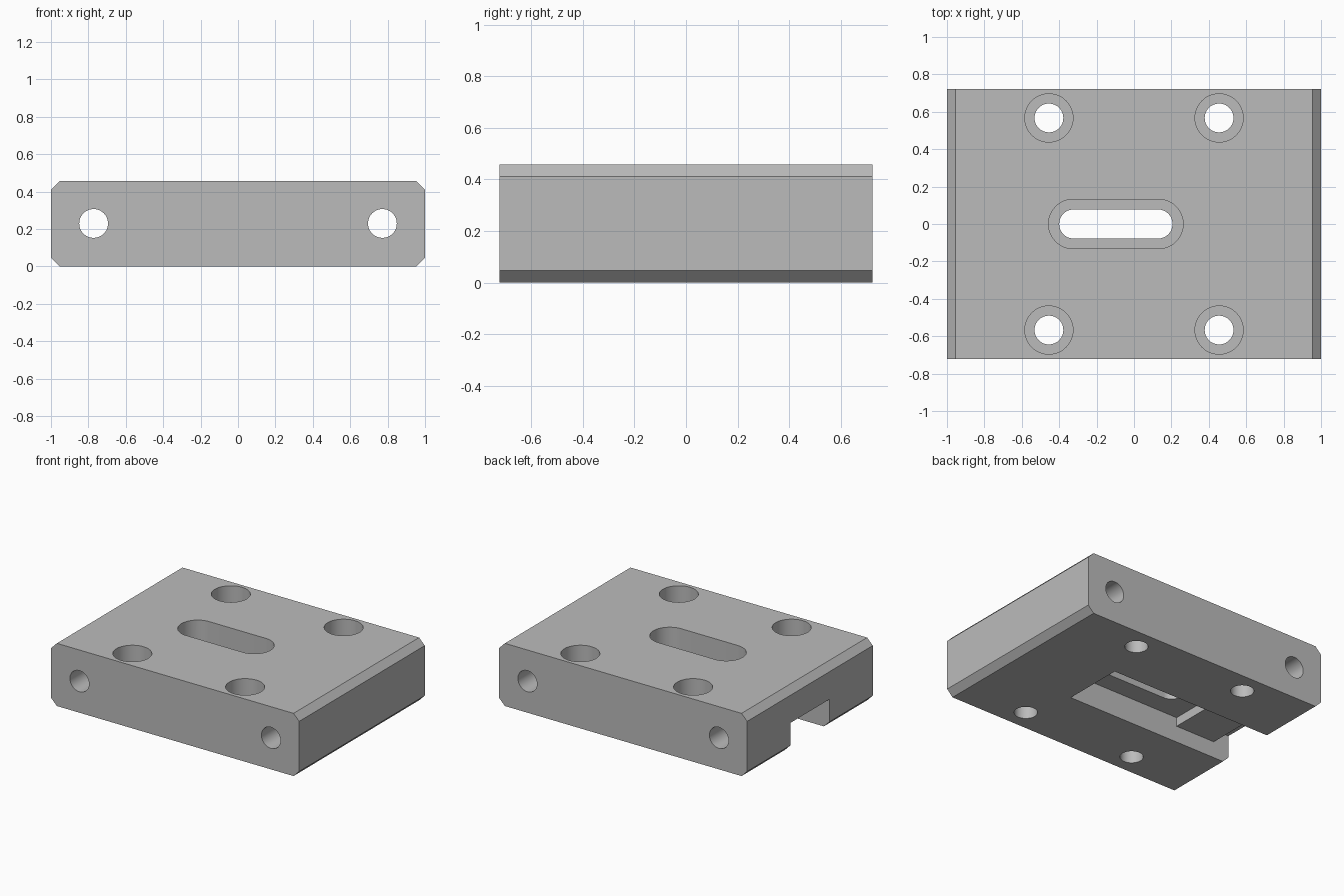
import bpy, bmesh, math
from mathutils import Matrix

cube = bpy.data.objects.get("Cube")
if cube:
    bpy.data.objects.remove(cube, do_unlink=True)

steel = bpy.data.materials.new("plain_grey")
steel.use_nodes = True
GREY = (0.5, 0.5, 0.5, 1)
steel.diffuse_color = GREY
steel.node_tree.nodes["Principled BSDF"].inputs["Base Color"].default_value = GREY


def prism(name, outline, low, high, along_y=False):
    """Extrude an outline up z, or an x-z outline along y."""
    bm = bmesh.new()
    face = bm.faces.new([bm.verts.new((a, b, low)) for a, b in outline])
    top = bmesh.ops.extrude_face_region(bm, geom=[face])["geom"]
    moved = [v for v in top if isinstance(v, bmesh.types.BMVert)]
    bmesh.ops.translate(bm, verts=moved, vec=(0, 0, high - low))
    if along_y:
        bm.transform(Matrix.Rotation(math.pi / 2, 4, 'X'))
    bmesh.ops.recalc_face_normals(bm, faces=bm.faces)
    mesh = bpy.data.meshes.new(name)
    bm.to_mesh(mesh)
    bm.free()
    mesh.materials.append(steel)
    obj = bpy.data.objects.new(name, mesh)
    bpy.context.collection.objects.link(obj)
    return obj


def rounded(cx, cy, radius, half=0.0, steps=24):
    """Circle, or a round-ended slot when half is above zero."""
    points = []
    for side in (1, -1):
        for i in range(steps + (half > 0)):
            t = math.pi * (i / steps - 0.5)
            points.append((cx + side * (half + radius * math.cos(t)),
                           cy + side * radius * math.sin(t)))
    return points


# Block with four chamfered long edges
W, D, H, C = 1.0, 0.723, 0.457, 0.046
block = prism("mounting_block", [
    (-W + C, 0), (W - C, 0), (W, C), (W, H - C),
    (W - C, H), (-W + C, H), (-W, H - C), (-W, C)], -D, D, along_y=True)

cutters = []
# Open-ended channel underneath, with a low cross bar near its mouth
cutters.append(prism("channel_cutter", [
    (-1.1, -0.1), (0.355, -0.1), (0.355, 0.185), (-0.555, 0.185),
    (-0.555, 0.12), (-0.875, 0.12), (-0.875, 0.21), (-1.1, 0.21)],
    -0.225, 0.225, along_y=True))

# Counterbored slot in the middle
cutters.append(prism("slot_cutter", rounded(-0.097, 0, 0.078, 0.225), -0.1, 0.6))
cutters.append(prism("slot_recess_cutter", rounded(-0.097, 0, 0.132, 0.228), 0.27, 0.6))

for x in (-0.455, 0.455):
    # Counterbored vertical bolt holes
    for y in (-0.567, 0.567):
        cutters.append(prism("bolt_hole_cutter", rounded(x, y, 0.077), -0.1, 0.6))
        cutters.append(prism("bolt_recess_cutter", rounded(x, y, 0.129), 0.25, 0.6))

# Long holes from front to back
for x in (-0.772, 0.772):
    cutters.append(prism("cross_hole_cutter", rounded(x, 0.23, 0.077), -0.9, 0.9, along_y=True))

bpy.ops.object.select_all(action='DESELECT')
bpy.context.view_layer.objects.active = block
block.select_set(True)
for cutter in cutters:
    cutter.hide_render = True
    mod = block.modifiers.new("cut", 'BOOLEAN')
    mod.operation = 'DIFFERENCE'
    mod.solver = 'EXACT'
    mod.object = cutter
    bpy.ops.object.modifier_apply(modifier=mod.name)
for cutter in cutters:
    bpy.data.objects.remove(cutter, do_unlink=True)

bpy.ops.object.shade_smooth_by_angle(angle=math.radians(30))
